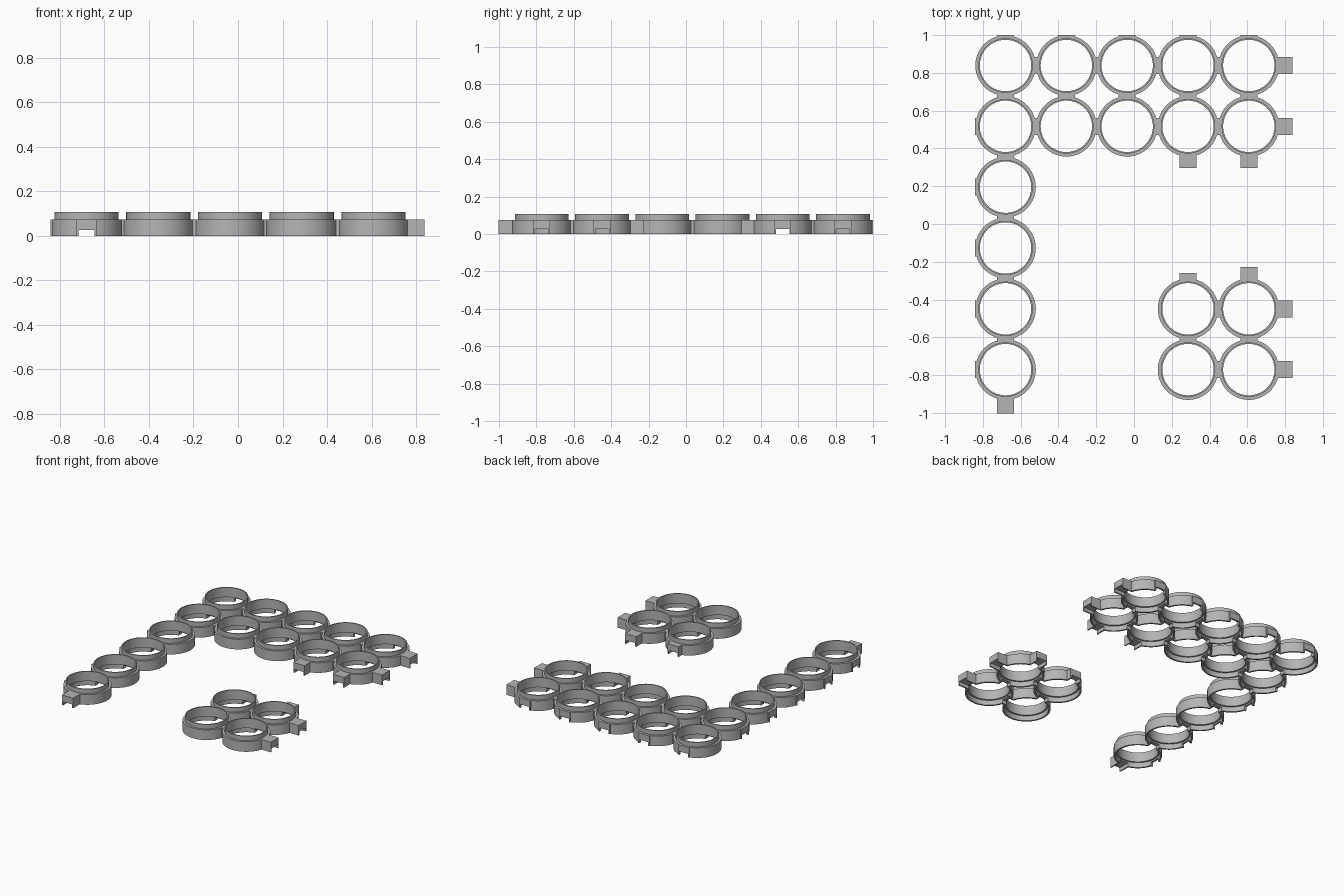
import bpy, bmesh, math
from mathutils import Vector

if "Cube" in bpy.data.objects:
    bpy.data.objects.remove(bpy.data.objects["Cube"], do_unlink=True)

# Layout and section sizes
PITCH, X0, Y0 = 0.322, -0.68, 0.839
SHOULDER, TOP, TUNNEL = 0.074, 0.107, 0.026
ARM, SLOT = 0.045, 0.036          # half widths of arm and tunnel
EAST, WEST, NORTH, SOUTH = (1, 0), (-1, 0), (0, 1), (0, -1)
SEGMENTS = 72

grey = bpy.data.materials.new("plain grey")
grey.use_nodes = True
colour = (0.46, 0.46, 0.46, 1)
grey.diffuse_color = colour
grey.node_tree.nodes["Principled BSDF"].inputs["Base Color"].default_value = colour


def centre(cell):
    return Vector((X0 + PITCH * cell[0], Y0 - PITCH * cell[1], 0))


def make_object(name, bm):
    bmesh.ops.recalc_face_normals(bm, faces=bm.faces)
    mesh = bpy.data.meshes.new(name)
    bm.to_mesh(mesh)
    bm.free()
    mesh.materials.append(grey)
    obj = bpy.data.objects.new(name, mesh)
    bpy.context.collection.objects.link(obj)
    return obj


def add_ring(bm, c):
    """Stackable ring: stepped rim above, recess below."""
    profile = [(0.148, 0), (0.16, 0), (0.16, SHOULDER), (0.144, SHOULDER),
               (0.144, TOP), (0.136, TOP), (0.136, 0.036), (0.148, 0.036)]
    loops = []
    for i in range(SEGMENTS):
        a = math.tau * i / SEGMENTS
        loops.append([bm.verts.new(c + Vector((r * math.cos(a), r * math.sin(a), z)))
                      for r, z in profile])
    for i, loop in enumerate(loops):
        after = loops[(i + 1) % SEGMENTS]
        for j in range(len(profile)):
            k = (j + 1) % len(profile)
            bm.faces.new((loop[j], after[j], after[k], loop[k]))


def extrude_section(bm, c, direction, section, start, end):
    """Sweep a (sideways, z) section outwards from a ring centre."""
    d = Vector((direction[0], direction[1], 0))
    side = Vector((-d.y, d.x, 0))
    ends = [[bm.verts.new(c + d * t + side * s + Vector((0, 0, z)))
             for s, z in section] for t in (start, end)]
    for e in ends:
        bm.faces.new(e)
    for j in range(len(section)):
        k = (j + 1) % len(section)
        bm.faces.new((ends[0][j], ends[0][k], ends[1][k], ends[1][j]))


ARCH = [(-ARM, 0), (-ARM, SHOULDER), (ARM, SHOULDER), (ARM, 0),
        (SLOT, 0), (SLOT, TUNNEL), (-SLOT, TUNNEL), (-SLOT, 0)]
BORE = [(-SLOT, -0.02), (-SLOT, TUNNEL), (SLOT, TUNNEL), (SLOT, -0.02)]


def build_frame(name, cells, open_ends):
    """Rings, arched links between neighbours, and arms on the open ends."""
    rings, links, bores = bmesh.new(), bmesh.new(), bmesh.new()
    arms = [(cell, d, reach, reach + 0.05) for cell, d, reach in open_ends]
    for cell in cells:
        add_ring(rings, centre(cell))
        if (cell[0] + 1, cell[1]) in cells:
            arms.append((cell, EAST, PITCH - 0.151, PITCH - 0.11))
        if (cell[0], cell[1] + 1) in cells:
            arms.append((cell, SOUTH, PITCH - 0.151, PITCH - 0.11))
    for cell, d, reach, bore_end in arms:
        extrude_section(links, centre(cell), d, ARCH, 0.151, reach)
        extrude_section(bores, centre(cell), d, BORE, 0.11, bore_end)
    body = make_object(name + "_rings", rings)
    make_object(name + "_links", links)
    cutter = make_object("tunnel_cutter", bores)
    cutter.hide_render = True

    # Open the ring walls into the tunnels
    cut = body.modifiers.new("tunnels", 'BOOLEAN')
    cut.operation, cut.solver, cut.object = 'DIFFERENCE', 'EXACT', cutter
    bpy.ops.object.select_all(action='DESELECT')
    bpy.context.view_layer.objects.active = body
    body.select_set(True)
    bpy.ops.object.modifier_apply(modifier=cut.name)
    bpy.ops.object.shade_smooth_by_angle(angle=math.radians(30))
    bpy.data.objects.remove(cutter, do_unlink=True)


# Corner frame: double row along the back and a single column down the side
corner = [(x, y) for y in range(2) for x in range(5)]
corner += [(0, y) for y in range(2, 6)]
ends = [((x, 0), NORTH, 0.161) for x in range(5)]
ends += [((0, y), WEST, 0.161) for y in range(1, 6)]
ends += [((4, y), EAST, 0.23) for y in range(2)]
ends += [((x, 1), SOUTH, 0.22) for x in (3, 4)]
ends.append(((0, 5), SOUTH, 0.231))
build_frame("corner_frame", corner, ends)

# Separate square frame of four rings
square = [(x, y) for x in (3, 4) for y in (4, 5)]
ends = [((4, y), EAST, 0.23) for y in (4, 5)]
ends += [((3, 4), NORTH, 0.19), ((4, 4), NORTH, 0.222)]
build_frame("square_frame", square, ends)
